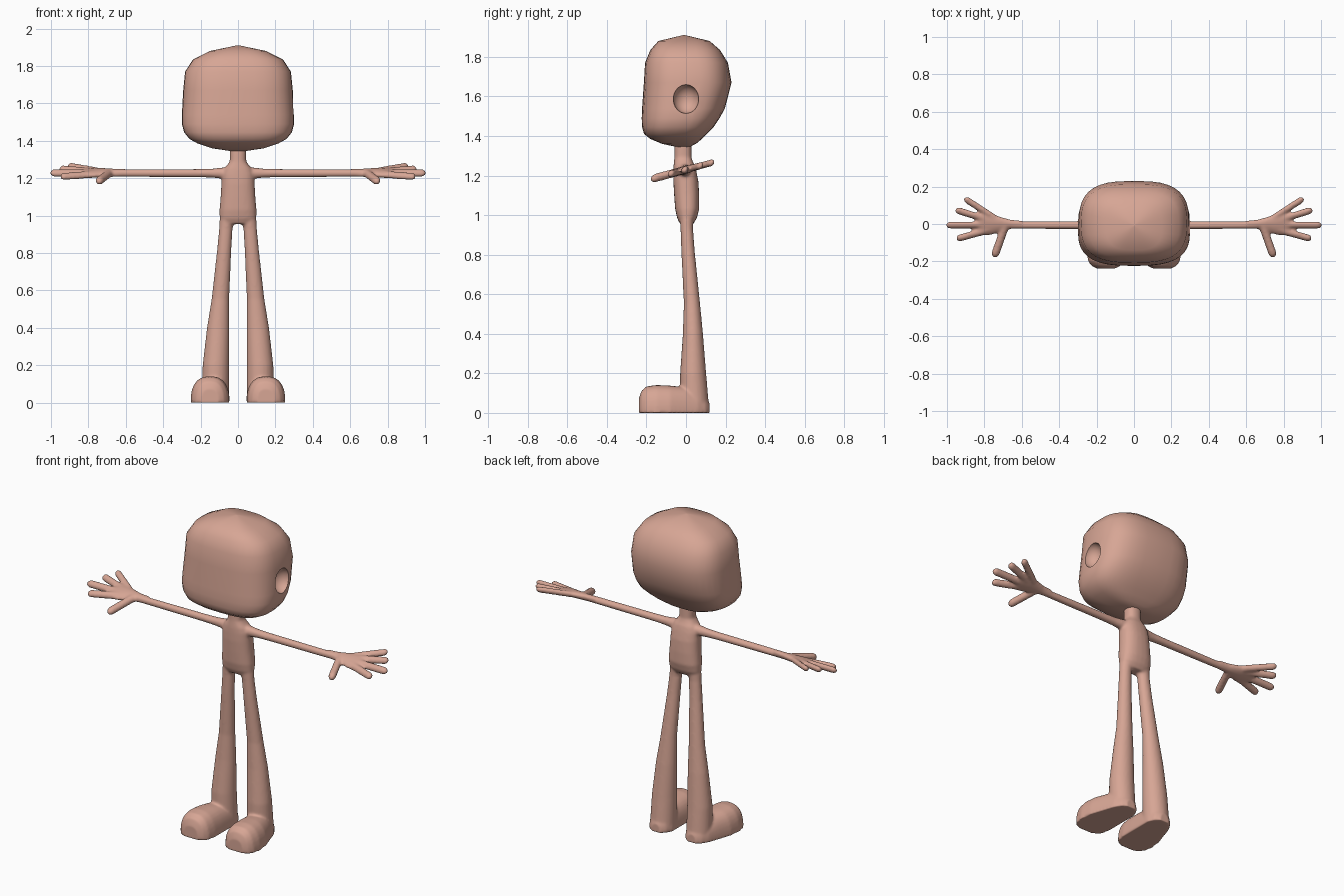
import bpy
import bmesh
from math import cos, sin, pi, copysign, radians
from mathutils import Vector

if "Cube" in bpy.data.objects:
    bpy.data.objects.remove(bpy.data.objects["Cube"])

skin = bpy.data.materials.new("warm_skin")
skin.use_nodes = True
skin.diffuse_color = (0.68, 0.38, 0.30, 1)
skin.node_tree.nodes["Principled BSDF"].inputs["Base Color"].default_value = skin.diffuse_color


def loft(bm, rings, power=2.0, segs=24, adjust=None):
    """Skin a closed tube through rings of (centre, half axis u, half axis v)."""
    loops = []
    for c, u, v in rings:
        loop = []
        for i in range(segs):
            a = 2 * pi * i / segs
            s = copysign(abs(cos(a)) ** (2 / power), cos(a))
            t = copysign(abs(sin(a)) ** (2 / power), sin(a))
            p = Vector(c) + Vector(u) * s + Vector(v) * t
            loop.append(bm.verts.new(adjust(p) if adjust else p))
        loops.append(loop)
    for a, b in zip(loops, loops[1:]):
        for i in range(segs):
            j = (i + 1) % segs
            bm.faces.new((a[i], a[j], b[j], b[i]))
    bm.faces.new(loops[0])
    bm.faces.new(loops[-1])


def upright(rows):
    """Rings stacked in z from rows of (z, half width, front y, back y)."""
    return [((0, (f + b) / 2, z), (w, 0, 0), (0, (b - f) / 2, 0)) for z, w, f, b in rows]


def make_object(bm, name):
    bmesh.ops.recalc_face_normals(bm, faces=bm.faces)
    mesh = bpy.data.meshes.new(name)
    bm.to_mesh(mesh)
    bm.free()
    obj = bpy.data.objects.new(name, mesh)
    bpy.context.collection.objects.link(obj)
    mesh.materials.append(skin)
    return obj


def finish(obj, angle):
    """Apply the modifiers and shade smooth."""
    bpy.ops.object.select_all(action='DESELECT')
    obj.select_set(True)
    bpy.context.view_layer.objects.active = obj
    for name in [m.name for m in obj.modifiers]:
        bpy.ops.object.modifier_apply(modifier=name)
    bpy.ops.object.shade_smooth_by_angle(angle=radians(angle))


# Head: rounded box with a receding lower back
bm = bmesh.new()
loft(bm, upright([
    (1.345, .04, -.05, .02), (1.36, .14, -.12, .05), (1.385, .215, -.18, .08),
    (1.41, .26, -.212, .105), (1.445, .288, -.222, .14), (1.49, .30, -.224, .17),
    (1.54, .30, -.222, .197), (1.67, .293, -.213, .23), (1.77, .283, -.207, .212),
    (1.835, .24, -.18, .172), (1.88, .15, -.14, .12), (1.91, .006, -.015, -.005)]),
    power=2.9, segs=36)
head = make_object(bm, "head")

# Ear socket hollowed into one side of the head
bm = bmesh.new()
bmesh.ops.create_uvsphere(bm, u_segments=24, v_segments=16, radius=1)
for v in bm.verts:
    v.co = Vector((.30 + .065 * v.co.x, .065 * v.co.y, 1.587 + .073 * v.co.z))
cutter = make_object(bm, "ear_cutter")
cutter.hide_render = True
cut = head.modifiers.new("ear_socket", 'BOOLEAN')
cut.operation = 'DIFFERENCE'
cut.solver = 'EXACT'
cut.object = cutter
finish(head, 45)
bpy.data.objects.remove(cutter)

# Torso and neck
bm = bmesh.new()
loft(bm, upright([
    (.955, .085, -.03, .037), (.985, .098, -.045, .055), (1.03, .099, -.055, .067),
    (1.10, .093, -.06, .067), (1.17, .089, -.064, .063), (1.22, .086, -.064, .053),
    (1.25, .075, -.063, .045), (1.27, .058, -.061, .035), (1.29, .044, -.059, .028),
    (1.38, .045, -.057, .027)]), power=2.4)

for side in (1, -1):
    def place(p):
        return Vector((p.x * side, p.y, p.z))

    # Hands lean down towards the thumb
    def tilt(p):
        return Vector((p.x * side, p.y, p.z + .27 * (p.y + .006)))

    # Foot with a flat sole
    def sole(p):
        return Vector((p.x * side, p.y, max(p.z, 0)))

    # Leg: z, centre x, half width, centre y, half depth
    loft(bm, [((x, y, z), (w, 0, 0), (0, d, 0)) for z, x, w, y, d in [
        (1.0, .055, .042, .003, .036), (.93, .065, .036, .004, .032),
        (.82, .0735, .038, .01, .034), (.555, .094, .047, .03, .041),
        (.40, .106, .06, .035, .051), (.20, .118, .071, .036, .066),
        (.06, .12, .073, .042, .072), (.01, .12, .074, .043, .074)]], adjust=place)

    # Foot: y, centre x, half width, height
    loft(bm, [((x, y, 0), (w, 0, 0), (0, 0, h)) for y, x, w, h in [
        (-.238, .15, .05, .075), (-.225, .15, .076, .112), (-.20, .15, .095, .134),
        (-.15, .15, .104, .141), (-.08, .146, .101, .138), (0, .133, .087, .13),
        (.06, .123, .077, .11), (.10, .12, .056, .08), (.119, .12, .03, .05)]],
        power=2.5, segs=32, adjust=sole)

    # Arm: x, radius
    loft(bm, [((x, -.006, 1.227), (0, r, 0), (0, 0, r)) for x, r in [
        (.04, .036), (.09, .029), (.14, .024), (.22, .022), (.45, .021), (.66, .02)]],
        adjust=place)

    # Palm: x, half width, half thickness
    loft(bm, [((x, -.002, 1.228), (0, w, 0), (0, 0, t)) for x, w, t in [
        (.60, .02, .02), (.66, .025, .021), (.71, .04, .022), (.76, .056, .022),
        (.80, .062, .02), (.83, .04, .017)]], adjust=tilt)

    # Fingers and thumb: base and tip, seen from above
    for base, tip, r in [((.75, .035), (.908, .138), .018), ((.78, .022), (.955, .076), .019),
                         ((.78, -.005), (1.004, -.006), .019), ((.76, -.028), (.95, -.080), .019),
                         ((.69, -.015), (.748, -.178), .022)]:
        a, b = Vector((*base, 1.228)), Vector((*tip, 1.228))
        d = (b - a).normalized()
        across = d.cross(Vector((0, 0, 1)))
        loft(bm, [(c, across * k, (0, 0, k)) for c, k in [
            (a, r), (a.lerp(b, .6), r), (b - d * r, r), (b - d * r * .4, r * .8), (b, r * .35)]],
            segs=16, adjust=tilt)

# Blend the limbs and torso into one soft skin
body = make_object(bm, "body")
remesh = body.modifiers.new("blend", 'REMESH')
remesh.mode = 'VOXEL'
remesh.voxel_size = .007
relax = body.modifiers.new("relax", 'SMOOTH')
relax.factor = .5
relax.iterations = 7
finish(body, 60)
